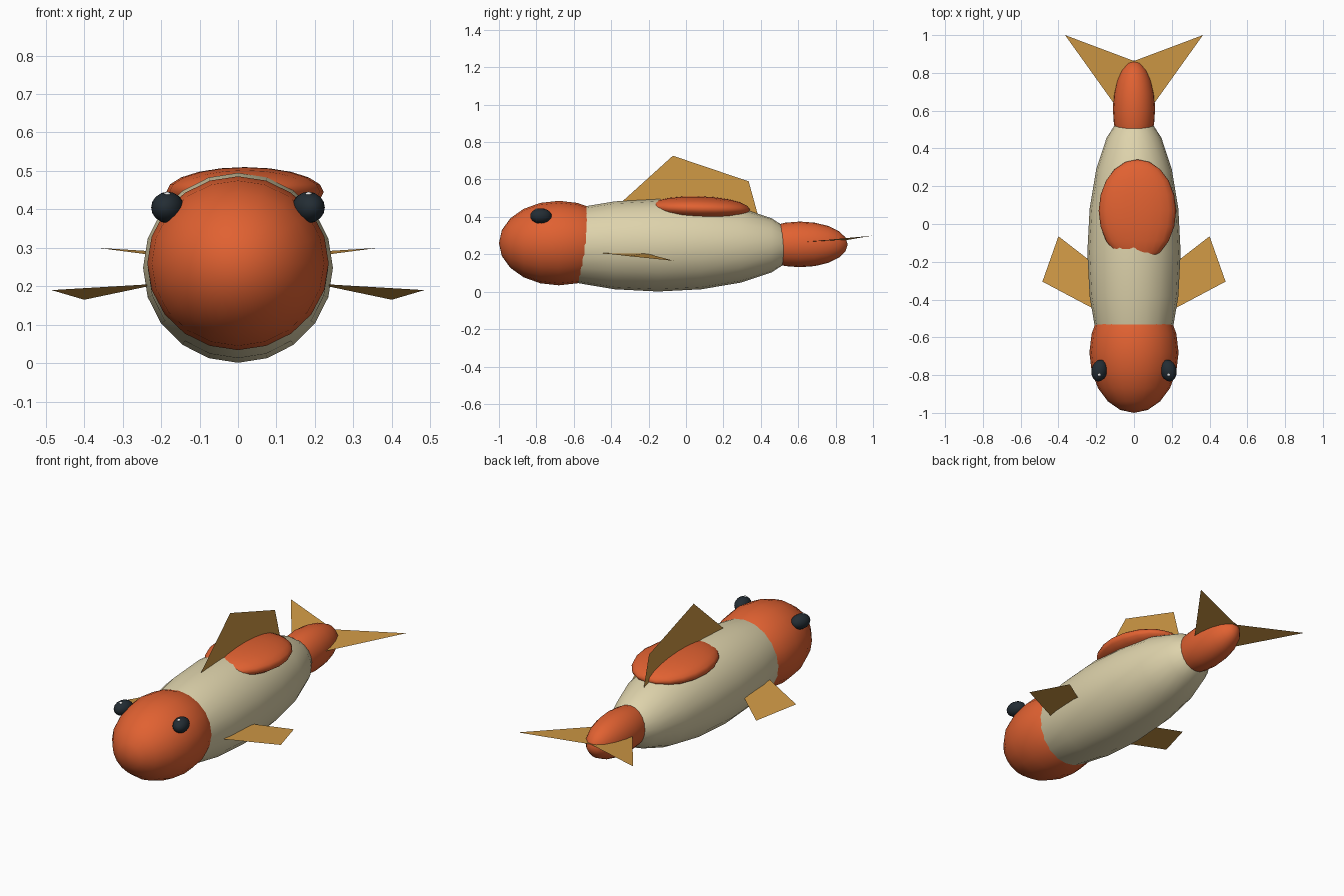
import bpy, bmesh, math
from mathutils import Matrix, Vector

if "Cube" in bpy.data.objects:
    bpy.data.objects.remove(bpy.data.objects["Cube"])


def material(name, r, g, b):
    m = bpy.data.materials.new(name)
    m.diffuse_color = (r, g, b, 1)
    m.use_nodes = True
    m.node_tree.nodes["Principled BSDF"].inputs["Base Color"].default_value = m.diffuse_color
    return m


ORANGE = material("orange", 0.75, 0.12, 0.031)
CREAM = material("cream", 0.73, 0.65, 0.41)
GOLD = material("golden fin", 0.63, 0.32, 0.06)
DARK = material("eye dark", 0.017, 0.026, 0.034)
WHITE = material("eye glint", 0.9, 0.9, 0.9)


def finish(name, bm, mat):
    mesh = bpy.data.meshes.new(name)
    bm.to_mesh(mesh)
    bm.free()
    mesh.materials.append(mat)
    obj = bpy.data.objects.new(name, mesh)
    bpy.context.collection.objects.link(obj)
    return obj


def ellipsoid(name, centre, radii, mat, segments=20, rings=10, tilt=0, yaw=0):
    """Smooth stretched sphere with its poles along y."""
    bm = bmesh.new()
    bmesh.ops.create_uvsphere(bm, u_segments=segments, v_segments=rings, radius=1)
    move = (Matrix.Translation(centre)
            @ Matrix.Rotation(math.radians(yaw), 4, 'Z')
            @ Matrix.Rotation(math.radians(tilt), 4, 'X')
            @ Matrix.Diagonal((*radii, 1))
            @ Matrix.Rotation(math.radians(90), 4, 'X'))
    bm.transform(move)
    for f in bm.faces:
        f.smooth = True
    return finish(name, bm, mat)


def fin(name, points, mirrored=False):
    """Thin flat sheet, optionally mirrored across x."""
    bm = bmesh.new()
    for side in ((1, -1) if mirrored else (1,)):
        verts = [bm.verts.new((side * x, y, z)) for x, y, z in points]
        face = bm.faces.new(verts)
        face.normal_update()
        # mostly level sheets face upward
        if face.normal.z < 0:
            face.normal_flip()
    return finish(name, bm, GOLD)


# Body, head, tail stem and back patch
ellipsoid("body", (0, -0.15, 0.248), (0.247, 0.75, 0.247), CREAM)
ellipsoid("head", (0, -0.68, 0.26), (0.236, 0.32, 0.226), ORANGE)
ellipsoid("tail_stem", (0, 0.61, 0.253), (0.112, 0.255, 0.122), ORANGE)
ellipsoid("back_patch", (0.018, 0.07, 0.445), (0.205, 0.272, 0.065), ORANGE, tilt=-1.5)

# Eyes with small glints
for label, s in (("right", 1), ("left", -1)):
    ellipsoid(label + "_eye", (s * 0.183, -0.776, 0.405), (0.042, 0.058, 0.041),
              DARK, 16, 10, yaw=s * 12)
    ellipsoid(label + "_eye_glint", (s * 0.184, -0.797, 0.438), (0.01, 0.01, 0.008),
              WHITE, 8, 6)

# Fins
fin("dorsal_fin", [(0, -0.36, 0.465), (0, -0.07, 0.727), (0, 0.335, 0.59), (0, 0.39, 0.39)])
fin("side_fins", [(0.2, -0.22, 0.207), (0.4, -0.065, 0.165),
                  (0.485, -0.305, 0.19), (0.2, -0.456, 0.207)], mirrored=True)
fin("tail_fins", [(0, 0.49, 0.252), (0.365, 1.0, 0.3), (0, 0.863, 0.277)], mirrored=True)
